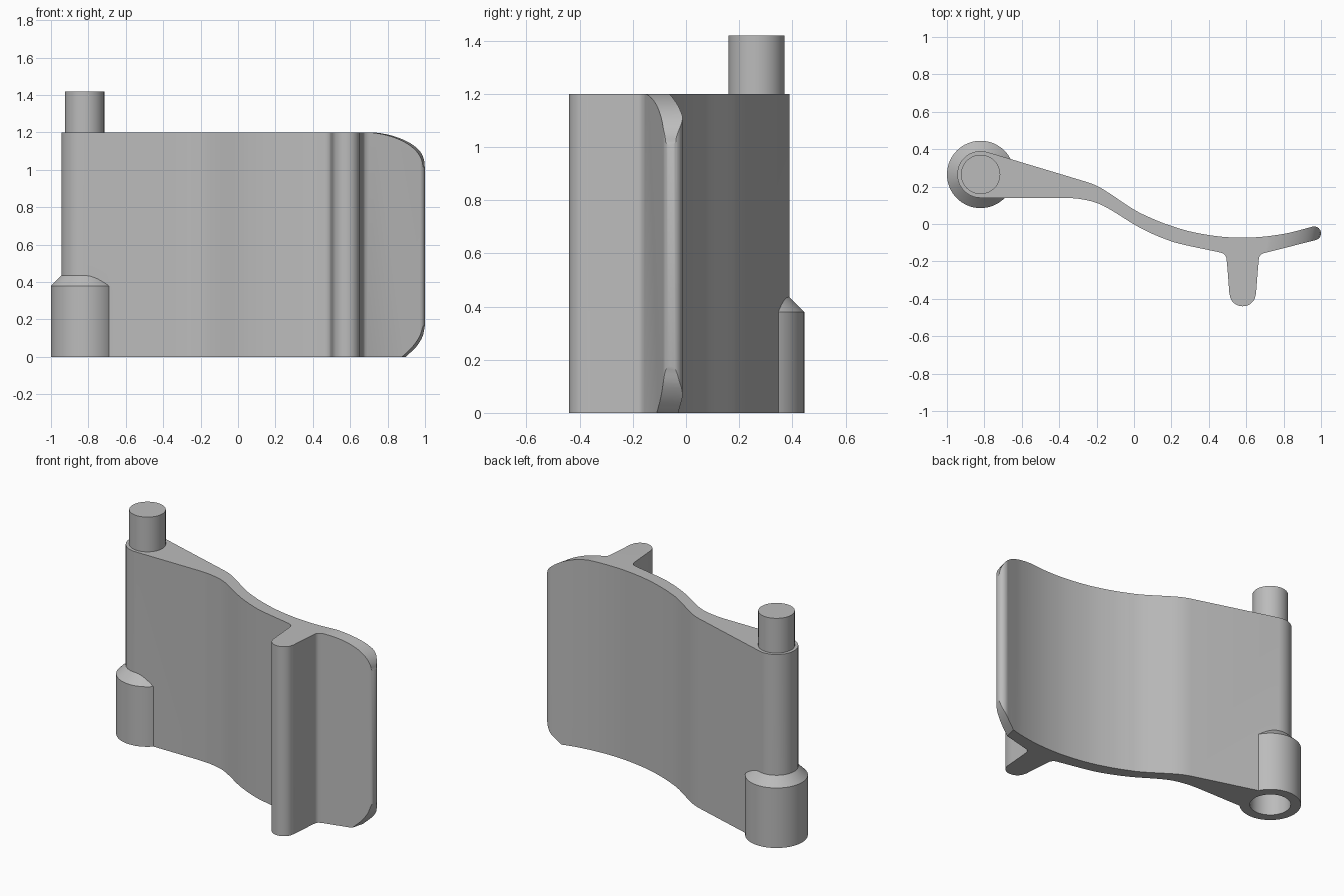
import bpy, bmesh, math
from mathutils import Vector

if "Cube" in bpy.data.objects:
    bpy.data.objects.remove(bpy.data.objects["Cube"], do_unlink=True)

GREY = bpy.data.materials.new("plain grey")
GREY.use_nodes = True
GREY.diffuse_color = (0.5, 0.5, 0.5, 1)
GREY.node_tree.nodes["Principled BSDF"].inputs["Base Color"].default_value = (0.5, 0.5, 0.5, 1)

HEIGHT = 1.2
HINGE = (-0.82, 0.265)


def arc(cx, cy, rx, ry, a0, a1, n=16):
    angles = [math.radians(a0 + (a1 - a0) * i / n) for i in range(n + 1)]
    return [(cx + rx * math.cos(a), cy + ry * math.sin(a)) for a in angles]


def spline(points, n=6):
    """Smooth curve through the points."""
    p = [Vector(q) for q in points]
    p = [2 * p[0] - p[1]] + p + [2 * p[-1] - p[-2]]
    out = []
    for a, b, c, d in zip(p, p[1:], p[2:], p[3:]):
        for i in range(n):
            t = i / n
            out.append(tuple(0.5 * (2 * b + (c - a) * t + (2 * a - 5 * b + 4 * c - d) * t * t
                                    + (3 * b - a - 3 * c + d) * t ** 3)))
    return out + [tuple(p[-2])]


def prism(name, bottom, top):
    """Solid between two matching outlines."""
    bm = bmesh.new()
    lo = [bm.verts.new(v) for v in bottom]
    hi = [bm.verts.new(v) for v in top]
    bm.faces.new(lo)
    bm.faces.new(hi)
    for i in range(len(lo)):
        j = (i + 1) % len(lo)
        bm.faces.new((lo[i], lo[j], hi[j], hi[i]))
    return finish(name, bm)


def lathe(name, profile, n=64):
    """Closed solid turned about the hinge axis from (radius, height) pairs."""
    bm = bmesh.new()
    rings = [[bm.verts.new((x, y, z)) for x, y in arc(*HINGE, r, r, 0, 360, n)[:-1]]
             for r, z in profile]
    bm.faces.new(rings[0])
    bm.faces.new(rings[-1])
    for a, b in zip(rings, rings[1:]):
        for i in range(n):
            j = (i + 1) % n
            bm.faces.new((a[i], a[j], b[j], b[i]))
    return finish(name, bm)


def finish(name, bm):
    bmesh.ops.recalc_face_normals(bm, faces=bm.faces)
    mesh = bpy.data.meshes.new(name)
    bm.to_mesh(mesh)
    bm.free()
    mesh.materials.append(GREY)
    obj = bpy.data.objects.new(name, mesh)
    bpy.context.collection.objects.link(obj)
    return obj


def select(obj):
    bpy.ops.object.select_all(action="DESELECT")
    obj.select_set(True)
    bpy.context.view_layer.objects.active = obj


def boolean(obj, tool, operation):
    mod = obj.modifiers.new(operation.lower(), "BOOLEAN")
    mod.object, mod.operation, mod.solver = tool, operation, "EXACT"
    select(obj)
    bpy.ops.object.modifier_apply(modifier=mod.name)
    bpy.data.objects.remove(tool, do_unlink=True)


# Curved plate with its hinge barrel and front rib
outline = arc(*HINGE, 0.125, 0.125, 75, 270, 32)
outline += spline([(-0.37, 0.14), (-0.29, 0.134), (-0.2, 0.113), (-0.12, 0.073), (0, -0.002),
                   (0.08, -0.044), (0.16, -0.078), (0.25, -0.107), (0.46, -0.152)])
outline += spline([(0.475, -0.157), (0.49, -0.172), (0.497, -0.21), (0.51, -0.375)], 4)
outline += arc(0.581, -0.375, 0.069, 0.065, 185, 355)
outline += spline([(0.652, -0.375), (0.665, -0.21), (0.672, -0.172), (0.69, -0.157)], 4)
outline += arc(0.963, -0.05, 0.037, 0.037, -75, 105)
outline += spline([(0.93, -0.021), (0.82, -0.049), (0.7, -0.067), (0.58, -0.073), (0.45, -0.066),
                   (0.3, -0.04), (0.17, 0), (0.08, 0.037), (0, 0.077), (-0.13, 0.163),
                   (-0.18, 0.194), (-0.23, 0.217), (-0.29, 0.236)])
plate = prism("hinge_plate", [(x, y, 0) for x, y in outline], [(x, y, HEIGHT) for x, y in outline])

# Free edge trimmed to rounded corners, slightly slanted through the thickness
side = [(-1.5, -0.2), (0.885, -0.2), (0.885, -0.01)]
side += spline([(0.9, 0.003), (0.95, 0.055), (0.985, 0.11), (1.0, 0.16)], 4)
side += [(1.05, 0.3), (1.05, 0.9)]
side += arc(0.69, 1.02, 0.31, 0.182, 0, 90, 24)
side += [(0.6, 1.4), (-1.5, 1.4)]
slant = 0.25
trim = prism("corner_trim", *[[(x + slant * (y + 0.03), y, z) for x, z in side]
                              for y in (-0.6, 0.6)])
boolean(plate, trim, "INTERSECT")

# Socket boss with a bevelled shoulder, and its bore from below
boolean(plate, lathe("socket_boss", [(0.18, 0), (0.18, 0.38), (0.124, 0.436)]), "UNION")
boolean(plate, lathe("socket_bore", [(0.12, -0.1), (0.12, 0.3)]), "DIFFERENCE")

# Hinge pin on top of the barrel
pin = lathe("hinge_pin", [(0.105, HEIGHT), (0.105, 1.42)])

for obj in (plate, pin):
    select(obj)
    bpy.ops.object.shade_smooth_by_angle(angle=math.radians(28))
